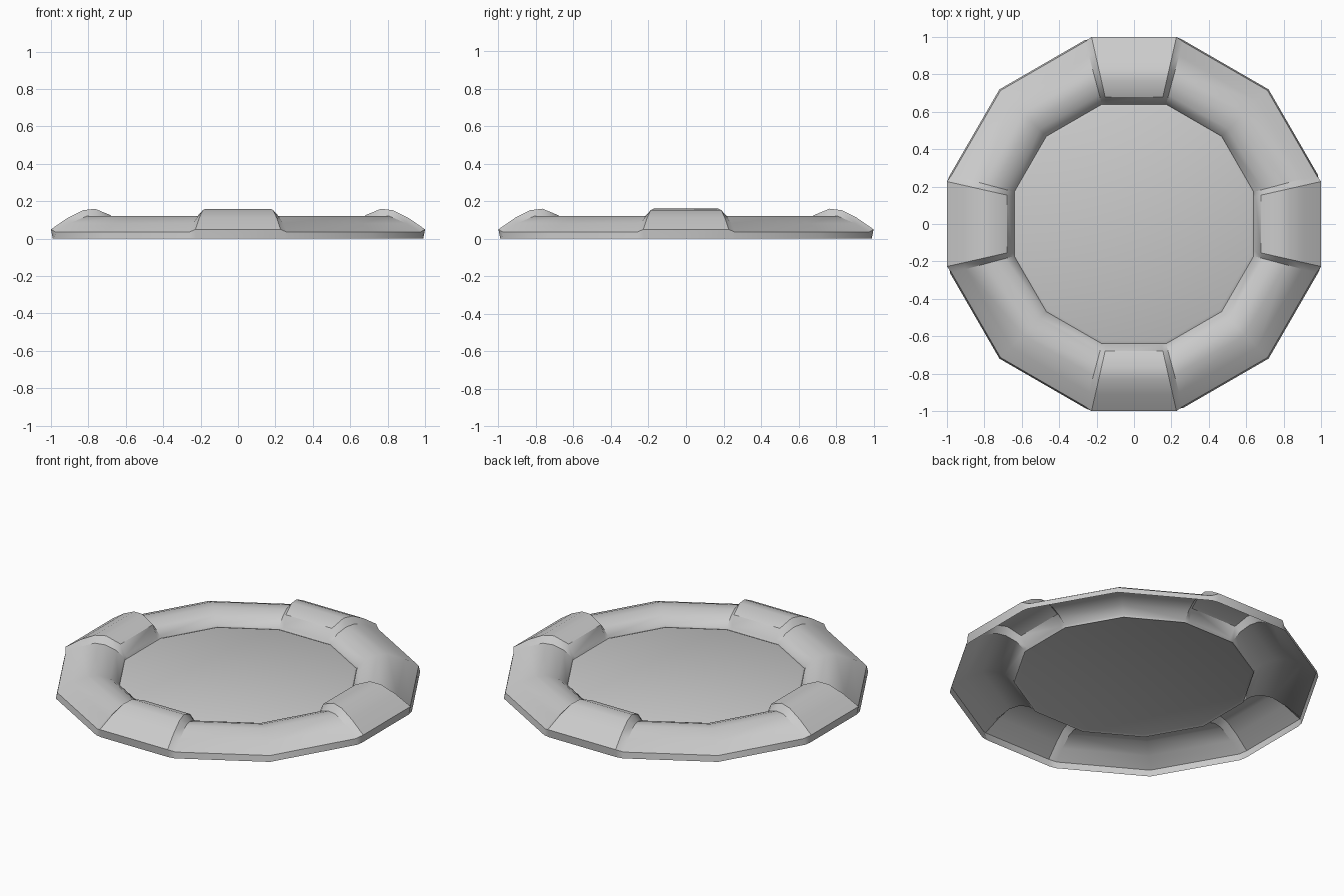
import bpy, bmesh
from math import radians, cos, tan
from mathutils import Matrix, Vector

if "Cube" in bpy.data.objects:
    bpy.data.objects.remove(bpy.data.objects["Cube"])

# Cross-sections (distance from the centre to the flat, height), outside to inside
TUBE = [(0.983, 0), (0.975, 0.035), (0.90, 0.082), (0.81, 0.12), (0.75, 0.119),
        (0.69, 0.097), (0.645, 0.06), (0.64, 0.046)]
BAND = [(0.99, 0), (1.0, 0.05), (0.91, 0.112), (0.83, 0.152), (0.765, 0.16),
        (0.68, 0.125), (0.65, 0.062), (0.64, 0.046)]


def station(profile, deg, flat):
    """Profile stood on a ray; 'flat' is the centre angle of the side it lies on."""
    ray = radians(deg - flat)
    pts = [Vector((r, r * tan(ray), z)) for r, z in profile]
    return [Matrix.Rotation(radians(flat), 3, 'Z') @ p for p in pts]


def finish(name, bm):
    mesh = bpy.data.meshes.new(name)
    bmesh.ops.recalc_face_normals(bm, faces=bm.faces)
    bm.to_mesh(mesh)
    bm.free()
    obj = bpy.data.objects.new(name, mesh)
    bpy.context.collection.objects.link(obj)
    bpy.ops.object.select_all(action='DESELECT')
    obj.select_set(True)
    bpy.context.view_layer.objects.active = obj
    bpy.ops.object.shade_smooth_by_angle(angle=radians(31))
    return obj


# Hollow twelve-sided tube with a raised band on four sides
bm = bmesh.new()
rows = []
for q in range(4):
    a = q * 90
    for prof, deg, flat in ((TUBE, -15, 0), (BAND, -12.8, 0), (BAND, 12.8, 0),
                            (TUBE, 15, 0), (TUBE, 45, 30)):
        rows.append([bm.verts.new(p) for p in station(prof, a + deg, a + flat)])
for i, row in enumerate(rows):
    nxt = rows[(i + 1) % len(rows)]
    for j in range(len(row) - 1):
        bm.faces.new((row[j], nxt[j], nxt[j + 1], row[j + 1]))
bm.normal_update()
# outward normals: the top of the tube must face up
if sum(f.normal.z for f in bm.faces) < 0:
    bmesh.ops.reverse_faces(bm, faces=bm.faces)
finish("float_ring", bm)

# Flat floor with a thin lip joining the tube
bm = bmesh.new()
loops = []
for r, z in ((0.64, 0.046), (0.624, 0.052)):
    rad = r / cos(radians(15))
    loops.append([bm.verts.new(Matrix.Rotation(radians(15 + 30 * k), 3, 'Z') @ Vector((rad, 0, z)))
                  for k in range(12)])
for k in range(12):
    n = (k + 1) % 12
    bm.faces.new((loops[0][k], loops[0][n], loops[1][n], loops[1][k]))
bm.faces.new(loops[1])
finish("floor", bm)
